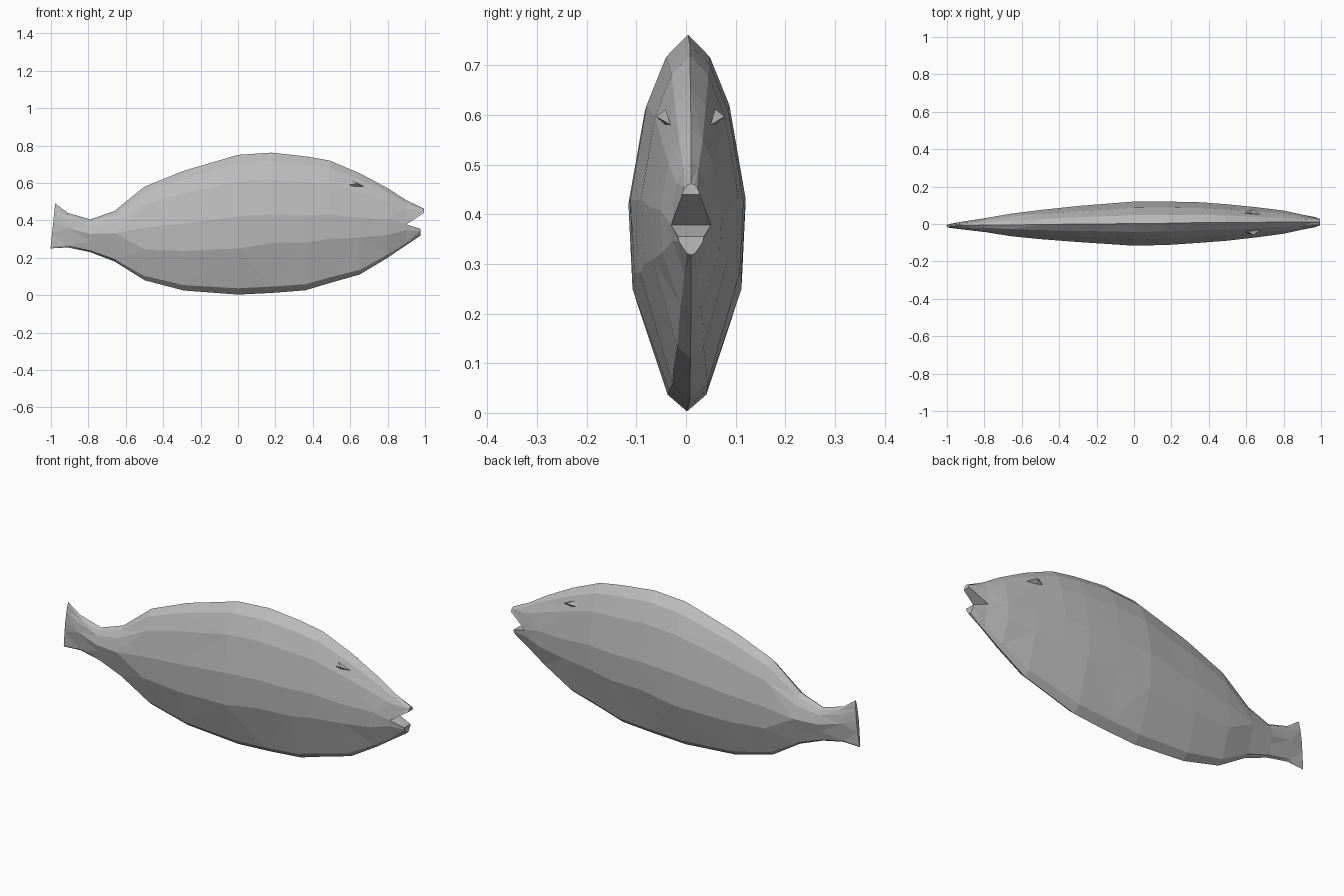
import bpy, bmesh

cube = bpy.data.objects.get("Cube")
if cube:
    bpy.data.objects.remove(cube, do_unlink=True)

grey = bpy.data.materials.new("plain grey")
grey.use_nodes = True
grey.diffuse_color = (0.5, 0.5, 0.5, 1)
grey.node_tree.nodes["Principled BSDF"].inputs["Base Color"].default_value = (0.5, 0.5, 0.5, 1)

# Half cross-section from back to belly: height share, width share
SECTION = [(1, 0), (.94, .38), (.81, .72), (.56, 1), (.33, .93), (.045, .33), (0, 0)]
# Body stations from tail to mouth corner: x, belly z, back z, half width, centre y
STATIONS = [
    (-.99, .25, .49, .010, -.01), (-.91, .255, .44, .022, -.008),
    (-.79, .23, .405, .038, -.006), (-.66, .18, .45, .060, -.005),
    (-.50, .08, .58, .078, -.003), (-.29, .025, .665, .097, 0),
    (0, .003, .75, .118, .002), (.18, .012, .762, .116, .004),
    (.36, .026, .742, .108, .008), (.49, .065, .72, .098, .008),
    (.65, .11, .652, .081, .009), (.80, .20, .572, .062, .01),
    (.90, .268, .508, .040, .01),
]


def ring(bm, x, low, high, width, cy, slant=0):
    """Closed ring of vertices: one side down, the other side up."""
    half = [(low + t * (high - low), w * width, t) for t, w in SECTION]
    path = [(z, -w, t) for z, w, t in half] + [(z, w, t) for z, w, t in half[-2:0:-1]]
    return [bm.verts.new((x + slant * (t - .5), cy + y, z)) for z, y, t in path]


def bridge(bm, a, b, flip=False):
    """Join two rings with triangles."""
    n = len(a)
    for i in range(n):
        j = (i + 1) % n
        if (i % 2 == 0) != flip:
            bm.faces.new((a[i], a[j], b[j]))
            bm.faces.new((a[i], b[j], b[i]))
        else:
            bm.faces.new((a[i], a[j], b[i]))
            bm.faces.new((a[j], b[j], b[i]))


def finish(bm, name):
    bmesh.ops.recalc_face_normals(bm, faces=bm.faces)
    mesh = bpy.data.meshes.new(name)
    bm.to_mesh(mesh)
    bm.free()
    mesh.materials.append(grey)
    obj = bpy.data.objects.new(name, mesh)
    bpy.context.collection.objects.link(obj)


# Body and tail fin
bm = bmesh.new()
rings = [ring(bm, *s, slant=.025 if i == 0 else 0) for i, s in enumerate(STATIONS)]
for i, (a, b) in enumerate(zip(rings, rings[1:])):
    bridge(bm, a, b, i % 2 == 1)
bm.faces.new(rings[0])

# Side ridge sinks toward the belly behind the head, then rises to the mouth
for r, s in zip(rings, STATIONS):
    x = s[0]
    if .1 < x < .7:
        for k in (4, -4):
            r[k].co.z += .02
    if x < -.6:
        for k in (4, -4):
            r[k].co.y = s[4] + (r[k].co.y - s[4]) * .75

# Jaws: split the last ring at the mouth corners
last = rings[-1]
n = len(last)
last[3].co.z = last[-3].co.z = .378
upper = [last[i % n] for i in range(-3, 4)]
lower = last[3:10]


def jaw(base, tip_x, low, high, width):
    zs = [v.co.z for v in base]
    bottom, span = min(zs), max(zs) - min(zs)
    widest = max(abs(v.co.y - .01) for v in base)
    tip = [bm.verts.new((tip_x, .01 + (v.co.y - .01) / widest * width,
                         low + (v.co.z - bottom) / span * (high - low))) for v in base]
    bridge(bm, base, tip)
    bm.faces.new(tip)


jaw(upper, .995, .44, .462, .018)
jaw(lower, .975, .318, .355, .026)
finish(bm, "fish_body")

# Brow ridges over the eyes
for side, name in ((-1, "right_brow"), (1, "left_brow")):
    bm = bmesh.new()
    pts = [(.56, .045, .585), (.61, .05, .612), (.675, .04, .58), (.62, .045, .575), (.64, .069, .597)]
    v = [bm.verts.new((x, .009 + side * y, z)) for x, y, z in pts]
    for i in range(4):
        bm.faces.new((v[i], v[(i + 1) % 4], v[4]))
    bm.faces.new(v[:4])
    finish(bm, name)
